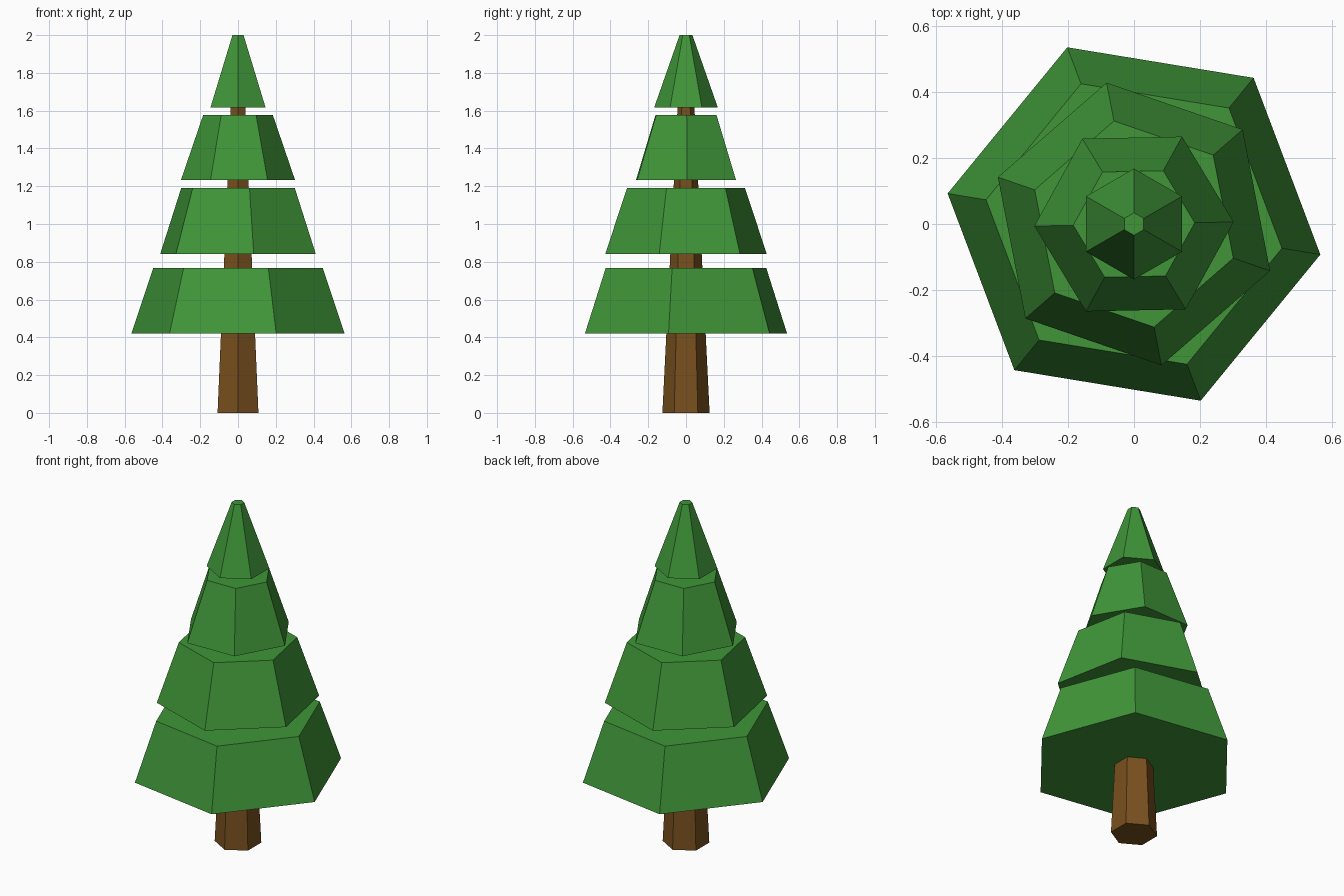
import bpy, bmesh
from math import cos, sin, radians

if "Cube" in bpy.data.objects:
    bpy.data.objects.remove(bpy.data.objects["Cube"])


def material(name, color):
    mat = bpy.data.materials.new(name)
    mat.diffuse_color = (*color, 1)
    mat.use_nodes = True
    mat.node_tree.nodes["Principled BSDF"].inputs["Base Color"].default_value = mat.diffuse_color
    return mat


def hex_frustum(name, z0, z1, r0, r1, angle, mat):
    """Closed six-sided tapered prism with one corner at the given angle."""
    bm = bmesh.new()
    low, high = [
        [bm.verts.new((r * cos(radians(angle + 60 * i)), r * sin(radians(angle + 60 * i)), z))
         for i in range(6)]
        for r, z in ((r0, z0), (r1, z1))]
    bm.faces.new(low[::-1])
    bm.faces.new(high)
    for i in range(6):
        j = (i + 1) % 6
        bm.faces.new((low[i], low[j], high[j], high[i]))
    mesh = bpy.data.meshes.new(name)
    bm.to_mesh(mesh)
    bm.free()
    mesh.materials.append(mat)
    obj = bpy.data.objects.new(name, mesh)
    bpy.context.collection.objects.link(obj)


bark = material("bark", (0.19, 0.08, 0.013))
needles = material("needles", (0.05, 0.30, 0.04))

# Tapered trunk running up into the top tier
hex_frustum("trunk", 0, 1.64, 0.125, 0.0435, 30, bark)

# Foliage tiers, each twisted differently: z0, z1, lower radius, upper radius, angle
tiers = [
    (0.42, 0.768, 0.572, 0.454, 50.7),
    (0.84, 1.19, 0.436, 0.318, 41),
    (1.233, 1.578, 0.302, 0.184, 1.2),
    (1.618, 2.0, 0.168, 0.034, 30),
]
for n, tier in enumerate(tiers, 1):
    hex_frustum(f"foliage_tier_{n}", *tier, needles)
